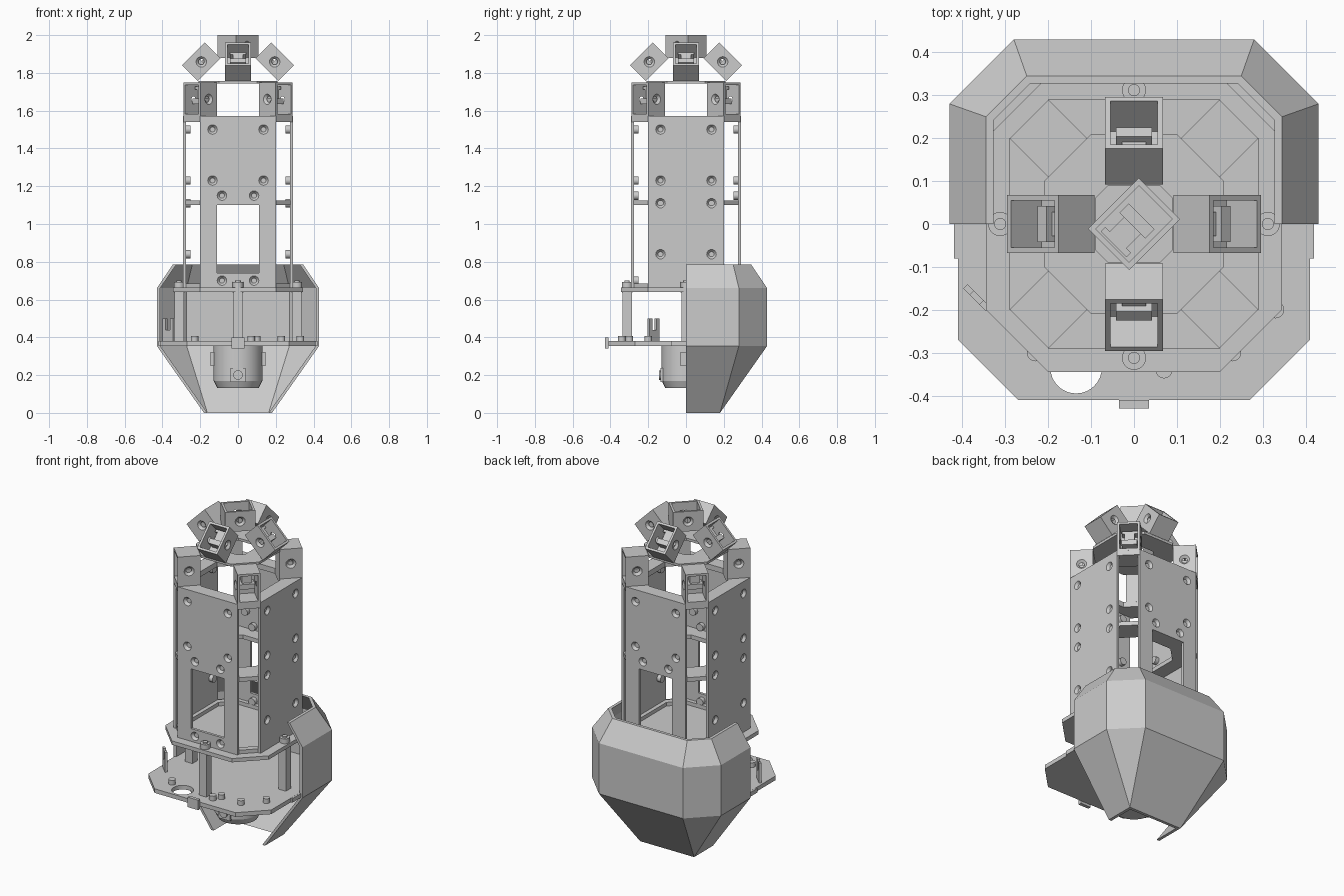
import bpy, bmesh
from math import radians
from mathutils import Matrix, Vector

if "Cube" in bpy.data.objects:
    bpy.data.objects.remove(bpy.data.objects["Cube"])

grey = bpy.data.materials.new("plain grey")
grey.use_nodes = True
COLOUR = (0.6, 0.6, 0.6, 1)
grey.diffuse_color = COLOUR
for node in grey.node_tree.nodes:
    if node.type == "BSDF_PRINCIPLED":
        node.inputs["Base Color"].default_value = COLOUR

I = Matrix.Identity(4)


def T(x, y, z):
    return Matrix.Translation((x, y, z))


def R(deg, axis):
    return Matrix.Rotation(radians(deg), 4, axis)


def polish(me):
    me.shade_smooth()
    me.set_sharp_from_angle(angle=radians(25))


def finish(name, bm):
    bmesh.ops.remove_doubles(bm, verts=bm.verts, dist=1e-5)
    bmesh.ops.recalc_face_normals(bm, faces=bm.faces)
    me = bpy.data.meshes.new(name)
    bm.to_mesh(me)
    bm.free()
    me.materials.append(grey)
    polish(me)
    ob = bpy.data.objects.new(name, me)
    bpy.context.scene.collection.objects.link(ob)
    return ob


def boxes(name, items, m=I):
    """items: (size, centre) pairs"""
    bm = bmesh.new()
    for size, loc in items:
        bmesh.ops.create_cube(bm, size=1, matrix=m @ T(*loc) @ Matrix.Diagonal((*size, 1)))
    return finish(name, bm)


def cones(name, items, r1, r2, depth, sides=16):
    """one cone or cylinder per matrix, wide end r2 at local +z"""
    bm = bmesh.new()
    for m in items:
        bmesh.ops.create_cone(bm, cap_ends=True, segments=sides, radius1=r1,
                              radius2=r2, depth=depth, matrix=m)
    return finish(name, bm)


def cut(ob, cutter):
    cutter.hide_render = True
    mod = ob.modifiers.new("cut", "BOOLEAN")
    mod.operation, mod.solver, mod.object = "DIFFERENCE", "EXACT", cutter
    bpy.context.view_layer.update()
    dg = bpy.context.evaluated_depsgraph_get()
    me = bpy.data.meshes.new_from_object(ob.evaluated_get(dg))
    ob.modifiers.clear()
    ob.data = me
    polish(me)
    bpy.data.objects.remove(cutter)


def octagon(a, c, z):
    """a = half width, c = half length of a straight side"""
    return [(a, -c, z), (a, c, z), (c, a, z), (-c, a, z),
            (-a, c, z), (-a, -c, z), (-c, -a, z), (c, -a, z)]


def half_octagon(a, c, z):
    return [(a, 0, z), (a, c, z), (c, a, z), (-c, a, z), (-a, c, z), (-a, 0, z)]


def loft(name, rings, closed=True, loop=False):
    bm = bmesh.new()
    vs = [[bm.verts.new(p) for p in r] for r in rings]
    n = len(vs[0])
    for i in range(len(vs) if loop else len(vs) - 1):
        a, b = vs[i], vs[(i + 1) % len(vs)]
        for j in range(n if closed else n - 1):
            k = (j + 1) % n
            bm.faces.new((a[j], a[k], b[k], b[j]))
    if not loop:
        bm.faces.new(vs[0])
        bm.faces.new(vs[-1])
    if not closed:
        bm.faces.new([r[0] for r in vs])
        bm.faces.new([r[-1] for r in vs])
    return finish(name, bm)


def plate(name, a, c, z0, z1):
    return loft(name, [octagon(a, c, z0), octagon(a, c, z1)])


def ring(name, outer, inner, z0, z1):
    return loft(name, [octagon(*outer, z0), octagon(*outer, z1),
                       octagon(*inner, z1), octagon(*inner, z0)], loop=True)


# Hollow back hull, open towards the front
levels = [(0.18, 0.18, 0), (0.43, 0.28, 0.355), (0.43, 0.28, 0.66), (0.345, 0.25, 0.785)]
wall = 0.018
outer = [half_octagon(*l) for l in levels]
inner = [half_octagon(a - wall, c - (wall if a == c else 0.008), z) for a, c, z in reversed(levels)]
loft("back_hull", outer + inner, closed=False, loop=True)

# Lower deck with a round cable hole, lip and fittings
deck = plate("lower_deck", 0.41, 0.27, 0.355, 0.38)
cut(deck, cones("hole_cutter", [T(-0.135, -0.335, 0.37)], 0.06, 0.06, 0.2, 32))
boxes("deck_front_tab", [((0.07, 0.02, 0.06), (0, -0.42, 0.37))])
boxes("deck_side_tabs", [((0.02, 0.08, 0.025), (s * 0.41, -0.04, 0.367)) for s in (1, -1)])
clip = T(-0.367, -0.172, 0.38) @ R(-45, "Z")
boxes("cable_clip", [((0.075, 0.014, 0.06), (0, 0, 0.03)),
                     ((0.022, 0.014, 0.06), (-0.0265, 0, 0.09)),
                     ((0.022, 0.014, 0.06), (0.0265, 0, 0.09))], clip)
bolts = [(-0.23, -0.3), (0.07, -0.34), (0.23, -0.3), (0.33, -0.2), (0.1, -0.3)]
cones("deck_bolts", [T(x, y, 0.393) for x, y in bolts], 0.02, 0.02, 0.03)

# Motor hanging below the deck
cones("motor_body", [T(0, 0, 0.265)], 0.13, 0.13, 0.19, 32)
cones("motor_bottom", [T(0, 0, 0.152)], 0.11, 0.13, 0.04, 32)
boxes("motor_lugs", [((0.03, 0.06, 0.075), (s * 0.13, 0, 0.285)) for s in (1, -1)]
      + [((0.08, 0.03, 0.075), (0, s * 0.12, 0.2)) for s in (1, -1)])
cones("motor_screw", [T(0, -0.138, 0.2) @ R(90, "X")], 0.025, 0.025, 0.01)

# Upper deck, with posts and lugs on four sides
plate("upper_deck", 0.345, 0.2, 0.64, 0.663)
around = [R(90 * k, "Z") for k in range(4)]
boxes("deck_posts", [((0.05, 0.05, 0.27), m @ Vector((0, -0.312, 0.51))) for m in around])
cones("deck_lugs", [m @ T(0, -0.312, 0.665) for m in around], 0.028, 0.028, 0.055, 24)
cones("deck_lug_screws", [m @ T(0, -0.312, 0.695) for m in around], 0.014, 0.014, 0.01)

# Tower rings
ring("tower_foot_ring", (0.276, 0.195), (0.25, 0.17), 0.66, 0.685)
ring("tower_middle_ring", (0.278, 0.2), (0.19, 0.1), 1.1, 1.125)
ring("tower_top_ring", (0.289, 0.2), (0.21, 0.1), 1.54, 1.572)
ring("crown_plate", (0.21, 0.1), (0.09, 0.06), 1.743, 1.758)

# Four tower panels with countersunk holes; front and back have a window
window_holes = [(0.135, 1.5), (0.135, 1.23), (0.085, 1.15), (0.085, 0.7)]
plain_holes = [(0.135, 1.5), (0.135, 1.23), (0.135, 1.11), (0.135, 0.84)]
for k, side in enumerate(("front", "left", "back", "right")):
    m = around[k]
    windowed = k % 2 == 0
    panel = boxes(side + "_panel", [((0.4, 0.016, 0.91), (0, -0.282, 1.117))], m)
    if windowed:
        cut(panel, boxes("window_cutter", [((0.22, 0.1, 0.36), (0, -0.282, 0.92))], m))
    spots = [(s * x, z) for x, z in (window_holes if windowed else plain_holes) for s in (1, -1)]
    face = [m @ T(x, -0.282, z) @ R(90, "X") for x, z in spots]
    cut(panel, cones("countersink_cutter", face, 0.011, 0.027, 0.02))
    cones(side + "_panel_studs", [f @ T(0, 0, -0.019) for f in face], 0.022, 0.022, 0.024)


def pod(name, m, h, w, d):
    """open sensor box: faces local +z, height along x, width along y"""
    body = boxes(name, [((h, w, d), (0, 0, -d / 2))], m)
    rim = 0.026
    cut(body, boxes("recess_cutter", [((h - rim, w - rim, d), (0, 0, 0.018 - d / 2))], m))
    sides = [m @ T(0, s * (w / 2 - 0.006), -d / 2) @ R(-90 * s, "X") for s in (1, -1)]
    cut(body, cones("screw_cutter", sides, 0.014, 0.03, 0.016))
    # I-shaped sensor inside
    boxes(name + "_sensor", [((0.075, 0.055, 0.05), (-0.025, 0, 0.035 - d)),
                             ((0.03, 0.085, 0.065), (0.01, 0, 0.045 - d)),
                             ((0.015, 0.085, 0.05), (-0.06, 0, 0.035 - d))], m)


# Corner pods on the tower, tilted pods on the crown, one on top
for k, m in enumerate(around):
    corner = m @ R(45, "Z") @ T(0.346, 0, 1.66) @ R(90, "Y")
    pod(f"corner_pod_{k + 1}", corner, 0.18, 0.127, 0.127)
    pod(f"tilted_pod_{k + 1}", m @ T(0.236, 0, 1.9) @ R(45, "Y"), 0.17, 0.136, 0.118)
pod("top_pod", T(0, 0, 2) @ R(45, "Z"), 0.168, 0.136, 0.12)
